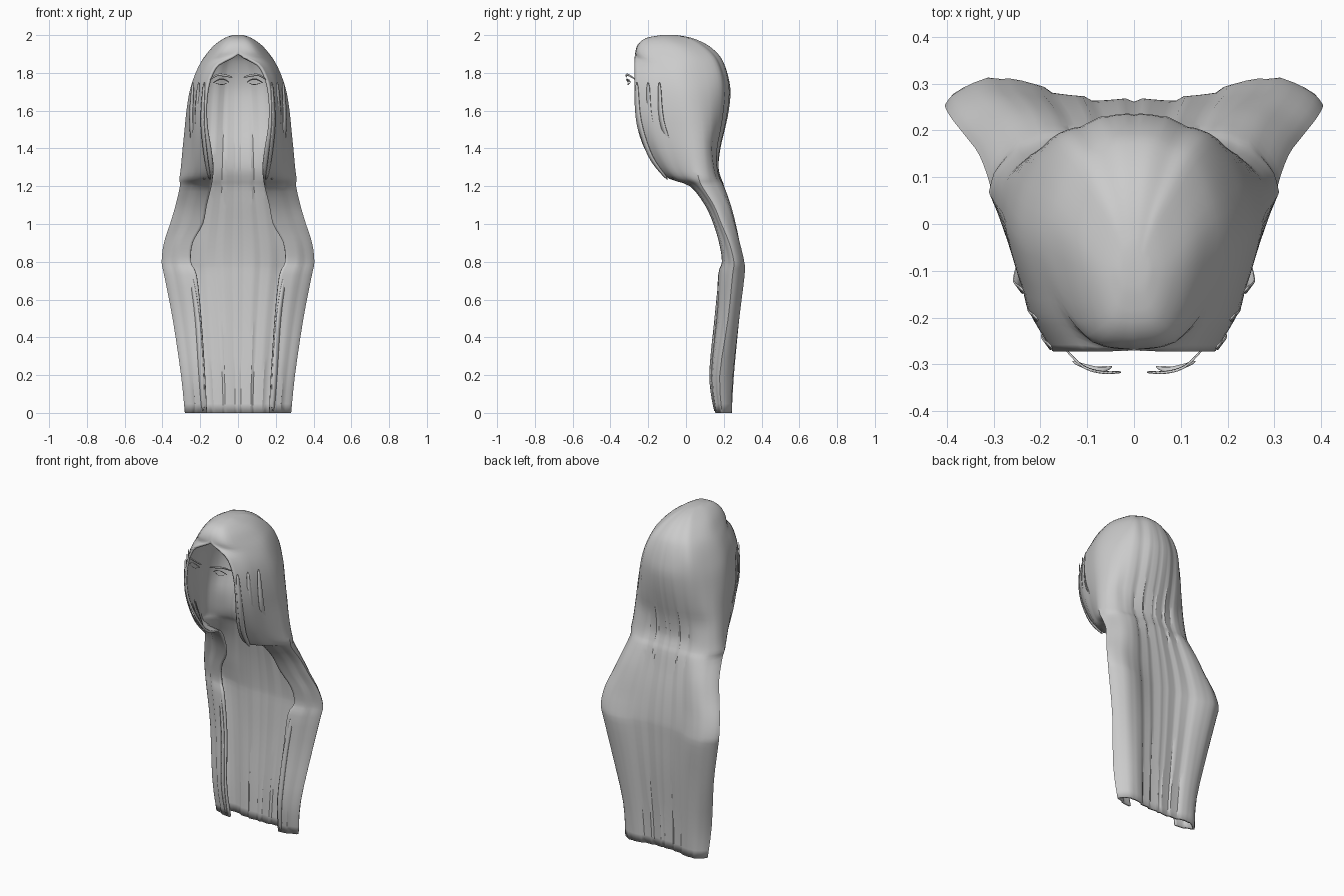
import bpy
from mathutils import Vector

if "Cube" in bpy.data.objects:
    bpy.data.objects.remove(bpy.data.objects["Cube"], do_unlink=True)

grey = bpy.data.materials.new("neutral grey")
grey.use_nodes = True
COLOUR = (0.6, 0.6, 0.6, 1)
grey.diffuse_color = COLOUR
grey.node_tree.nodes["Principled BSDF"].inputs["Base Color"].default_value = COLOUR


def spline(a, b, c, d, t):
    """Smooth curve through b and c."""
    return b + (c - a) * (t / 2) + (a * 2 - b * 5 + c * 4 - d) * (t * t / 2) \
        + (b * 3 - a - c * 3 + d) * (t ** 3 / 2)


def refine(pts, steps, first=None, last=None):
    ext = [first or pts[0]] + pts + [last or pts[-1]]
    out = [spline(*ext[i:i + 4], s / steps)
           for i in range(len(pts) - 1) for s in range(steps)]
    return out + [pts[-1].copy()]


def add_mesh(name, verts, faces, thickness):
    """Make the +x half and mirror it."""
    mesh = bpy.data.meshes.new(name)
    mesh.from_pydata(verts, [], faces)
    mesh.materials.append(grey)
    obj = bpy.data.objects.new(name, mesh)
    bpy.context.collection.objects.link(obj)
    mirror = obj.modifiers.new("Mirror", 'MIRROR')
    mirror.merge_threshold = 0.002
    solid = obj.modifiers.new("Thickness", 'SOLIDIFY')
    solid.thickness = thickness
    solid.offset = -1
    bpy.ops.object.select_all(action='DESELECT')
    obj.select_set(True)
    bpy.context.view_layer.objects.active = obj
    bpy.ops.object.shade_smooth_by_angle(angle=0.6)
    return obj


def grid_faces(rows, cols):
    return [(r * cols + c, (r + 1) * cols + c, (r + 1) * cols + c + 1, r * cols + c + 1)
            for r in range(rows - 1) for c in range(cols - 1)]


# Hair sections: height, opening x, opening y, side x, side y, back corner y, back centre y
SECTIONS = [
    (2.0, 0, -.13, .03, -.10, -.07, -.05),
    (1.985, 0, -.21, .07, -.10, 0, .03),
    (1.95, 0, -.255, .122, -.06, .06, .11),
    (1.9, 0, -.27, .167, -.03, .115, .17),
    (1.85, .105, -.272, .20, -.01, .145, .2),
    (1.78, .148, -.272, .23, 0, .165, .222),
    (1.7, .168, -.272, .253, .02, .17, .233),
    (1.6, .175, -.27, .268, .04, .165, .222),
    (1.5, .168, -.255, .277, .06, .155, .2),
    (1.4, .15, -.22, .287, .07, .14, .175),
    (1.3, .135, -.16, .297, .08, .15, .165),
    (1.24, .135, -.09, .305, .09, .165, .18),
    (1.2, .14, .02, .303, .10, .19, .195),
    (1.1, .165, .10, .325, .16, .232, .215),
    (1.0, .185, .145, .355, .2, .26, .235),
    (.9, .24, .175, .385, .24, .283, .25),
    (.8, .25, .19, .397, .265, .305, .26),
    (.73, .22, .17, .385, .26, .308, .26),
    (.5, .195, .16, .34, .235, .28, .25),
    (.2, .175, .13, .295, .19, .25, .225),
    (0, .165, .155, .275, .2, .24, .215),
]


def section(z, xi, yf, xo, ym, yc, yb):
    squareness = .15 if z > 1.88 else .4
    d = yb - yc
    return [Vector(p) for p in (
        (xi, yf, z),
        (xi + (xo - xi) * .65, yf + (ym - yf) * squareness, z),
        (xo, ym, z),
        (xo * .73, yc, z),
        (xo * .45, yc + d * .6, z),
        (xo * .23, yc + d * .95, z),
        (0, yb, z))]


# Hair shell: refine the columns down the length, then each row around
STEP = 5
columns = [refine(list(col), 3) for col in zip(*[section(*s) for s in SECTIONS])]
rows = []
for ring in zip(*columns):
    mirrored = ring[-2].copy()
    mirrored.x *= -1
    rows.append(refine(list(ring), STEP, last=mirrored))
cols = len(rows[0])
verts = []
for row in rows:
    fade = max(0, min(1, (1.9 - row[0].z) * 2))
    for j, p in enumerate(row):
        t = row[min(j + 1, cols - 1)] - row[max(j - 1, 0)]
        normal = Vector((t.y, -t.x, 0)).normalized()
        # stepped layers of strands
        q = p + normal * (.009 * fade * (j % STEP) / STEP)
        verts.append((max(0, q.x) if 0 < j < cols - 1 or row[0].z < 1.899 else 0, q.y,
                      max(q.z, 0)))
faces = grid_faces(len(rows), cols) + [tuple(range(cols))]
hair = add_mesh("long_hair", verts, faces, .013)


def strip(name, path, width, axis, thickness=.004, taper=True):
    """Flat tapering ribbon along a path, mirrored to both sides."""
    pts = refine([Vector(p) for p in path], 5)
    n = len(pts) - 1
    verts = []
    for i, p in enumerate(pts):
        w = width * (.15 + .85 * (4 * i / n * (1 - i / n)) ** .5) if taper else width
        verts += [p - Vector(axis) * w / 2, p + Vector(axis) * w / 2]
    return add_mesh(name, verts, grid_faces(n + 1, 2), thickness)


# Loose locks framing the face
for k in range(3):
    o = k * .03
    strip("face_lock", [(.18 + o, -.262 + 2 * o, 1.75), (.19 + o, -.25 + 2 * o, 1.55),
                        (.172 + o, -.19 + 2 * o, 1.36), (.15 + o, -.10 + o, 1.235)],
          .03, (.6, .8, 0))

# Strands along the front of the lower drape
for k in range(2):
    o = k * .035
    strip("chest_lock", [(.25 + o, .178 + o / 2, .74), (.215 + o, .155 + o / 2, .5),
                         (.195 + o, .128 + o / 2, .2), (.185 + o, .15 + o / 2, .01)],
          .03, (.9, .3, 0))

# Brows and lashes
strip("eyebrow", [(.028, -.318, 1.776), (.07, -.318, 1.786), (.11, -.305, 1.788),
                  (.148, -.268, 1.765)], .012, (0, -.3, 1), .003)
strip("upper_lash", [(.048, -.306, 1.748), (.07, -.312, 1.763), (.1, -.306, 1.764),
                     (.13, -.295, 1.746)], .01, (0, -1, .5), .003)
strip("lower_lash", [(.058, -.305, 1.745), (.085, -.308, 1.737), (.12, -.298, 1.745)],
      .005, (0, -1, .5), .002)
